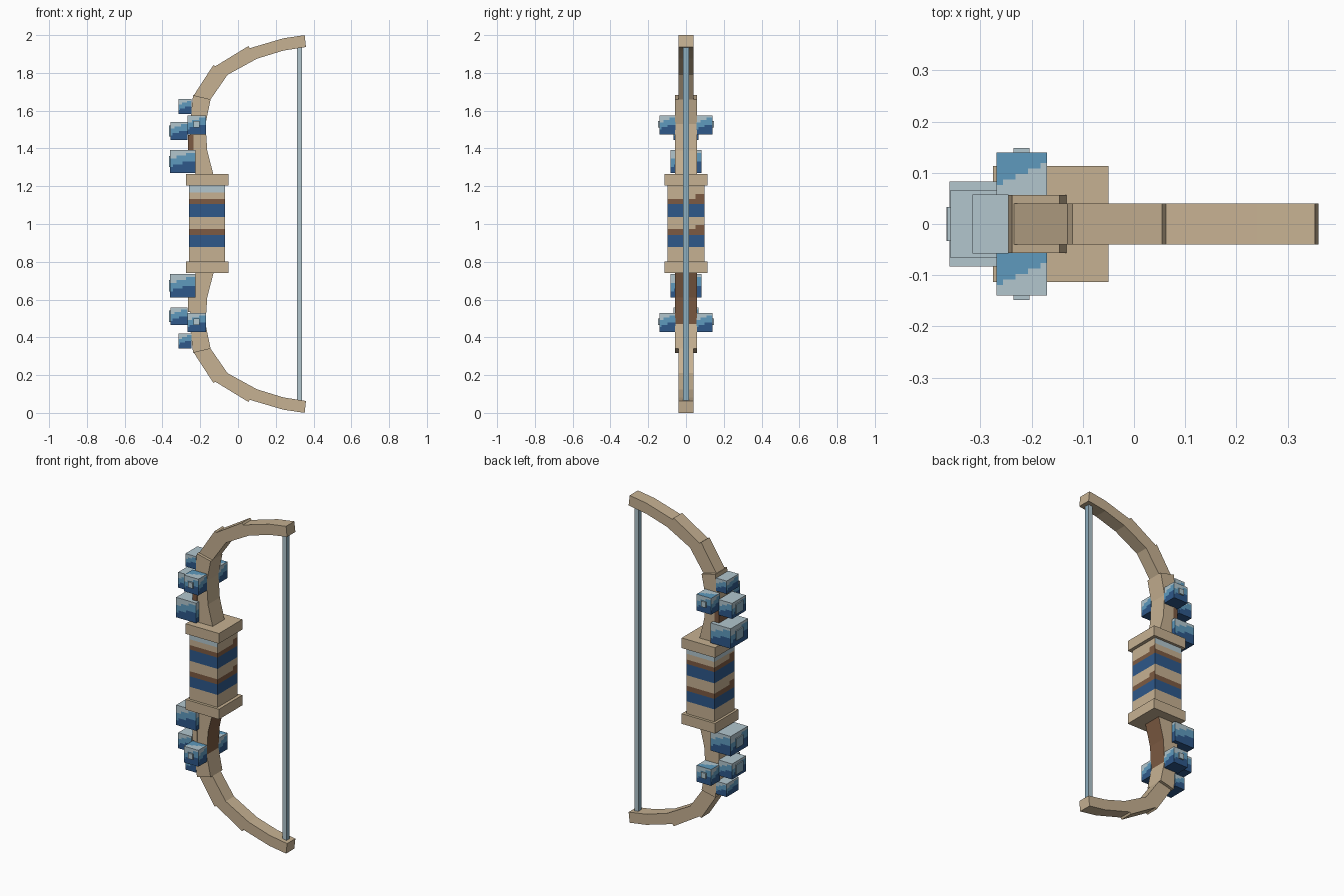
import bpy, bmesh
from mathutils import Vector

if "Cube" in bpy.data.objects:
    bpy.data.objects.remove(bpy.data.objects["Cube"], do_unlink=True)


def material(name, rgb):
    linear = [((c / 255 + 0.055) / 1.055) ** 2.4 for c in rgb]
    m = bpy.data.materials.new(name)
    m.use_nodes = True
    m.diffuse_color = (*linear, 1)
    m.node_tree.nodes["Principled BSDF"].inputs["Base Color"].default_value = (*linear, 1)
    return m


TAN, BROWN, LIGHT, PALE, MID, NAVY = range(6)
MATERIALS = [
    material("tan wood", (198, 177, 146)),
    material("brown wood", (124, 90, 66)),
    material("ice blue", (178, 198, 206)),
    material("pale blue", (140, 173, 190)),
    material("mid blue", (94, 154, 190)),
    material("navy blue", (46, 88, 138)),
]


def finish(name, bm, rule):
    """Colour each face by a rule and link the mesh as an object."""
    bmesh.ops.recalc_face_normals(bm, faces=bm.faces)
    bm.normal_update()
    for f in bm.faces:
        f.material_index = rule(f.calc_center_median(), f.normal)
    mesh = bpy.data.meshes.new(name)
    bm.to_mesh(mesh)
    bm.free()
    for m in MATERIALS:
        mesh.materials.append(m)
    obj = bpy.data.objects.new(name, mesh)
    bpy.context.collection.objects.link(obj)
    return obj


def box(name, lo, hi, rule, cuts=0, planes=()):
    lo, hi = Vector(lo), Vector(hi)
    bm = bmesh.new()
    bmesh.ops.create_cube(bm, size=1)
    if cuts:
        bmesh.ops.subdivide_edges(bm, edges=bm.edges[:], cuts=cuts, use_grid_fill=True)
    for v in bm.verts:
        v.co = (lo + hi) / 2 + v.co * (hi - lo)
    for co, no in planes:
        geom = bm.verts[:] + bm.edges[:] + bm.faces[:]
        bmesh.ops.bisect_plane(bm, geom=geom, plane_co=co, plane_no=no)
    return finish(name, bm, rule)


def plain(colour):
    return lambda c, n: colour


# Grip: stripes listed from the top down as (lower edge, colour)
STRIPES = [(1.168, LIGHT), (1.133, TAN), (1.106, BROWN), (1.037, NAVY),
           (0.973, TAN), (0.942, BROWN), (0.878, NAVY), (0.8, TAN)]


def grip_rule(c, n):
    z = c.z
    if n.x > 0.5 and z > 1.168:
        return TAN
    # the brown bands step upwards at one edge of the side faces
    if n.x * c.y > 0.05 and (1.133 < z < 1.16 or 0.973 < z < 0.995):
        return BROWN
    return next((col for edge, col in STRIPES if z > edge), TAN)


heights = [e for e, _ in STRIPES[:-1]] + [1.16, 0.995]
planes = [((0, 0, z), (0, 0, 1)) for z in heights]
planes += [((0, y, 0), (0, 1, 0)) for y in (-0.05, 0.05)]
box("grip", (-0.26, -0.097, 0.8), (-0.07, 0.097, 1.21), grip_rule, planes=planes)

# Collars closing both ends of the grip
for side, z in (("lower", 0.74), ("upper", 1.203)):
    box(side + "_collar", (-0.275, -0.113, z), (-0.05, 0.113, z + 0.062), plain(TAN))

# String
box("string", (0.312, -0.015, 0.06), (0.338, 0.015, 1.94),
    lambda c, n: PALE if abs(n.x) > 0.5 else LIGHT)

# Limb segments: outer start, outer end, inner end, inner start, half width
SEGMENTS = [
    ((0.353, 2.0), (0.24, 1.983), (0.24, 1.918), (0.36, 1.937), 0.04),
    ((0.24, 1.983), (0.06, 1.93), (0.1, 1.875), (0.24, 1.918), 0.04),
    ((0.055, 1.942), (-0.12, 1.835), (-0.055, 1.79), (0.1, 1.875), 0.04),
    ((-0.13, 1.842), (-0.235, 1.68), (-0.145, 1.66), (-0.055, 1.79), 0.04),
    ((-0.238, 1.682), (-0.255, 1.53), (-0.172, 1.53), (-0.145, 1.66), 0.057),
    ((-0.255, 1.53), (-0.25, 1.39), (-0.163, 1.39), (-0.172, 1.53), 0.057),
    ((-0.25, 1.39), (-0.225, 1.26), (-0.13, 1.26), (-0.163, 1.39), 0.057),
]


def limb_segment(name, corners, half, mirror, rule):
    bm = bmesh.new()
    front = [bm.verts.new((x, -half, 2 - z if mirror else z)) for x, z in corners]
    face = bm.faces.new(front)
    ext = bmesh.ops.extrude_face_region(bm, geom=[face])["geom"]
    for v in ext:
        if isinstance(v, bmesh.types.BMVert):
            v.co.y = half
    finish(name, bm, rule)


for side in ("upper", "lower"):
    mirror = side == "lower"
    sign = 1 if mirror else -1
    for i, (*corners, half) in enumerate(SEGMENTS):
        # the root segments carry a brown face
        rule = plain(TAN)
        if i >= 5:
            rule = lambda c, n, s=sign: BROWN if n.x * s > 0.8 else TAN
        limb_segment(f"{side}_limb_{i + 1}", corners, half, mirror, rule)


# Crystal blocks: stepped bands of blue that lean across every side face
def crystal_rule(lo, hi, split_top):
    lo, hi = Vector(lo), Vector(hi)
    mid, size = (lo + hi) / 2, hi - lo

    def rule(c, n):
        p = Vector([(c[k] - mid[k]) / size[k] for k in range(3)])
        if n.z > 0.5:
            return MID if split_top and p.y - 0.5 * p.x > 0 else LIGHT
        if n.z < -0.5:
            return NAVY
        across = Vector((0, 0, 1)).cross(n).dot(p)
        level = p.z + 0.5 - 0.3 * across
        return LIGHT if level > 0.78 else MID if level > 0.42 else NAVY
    return rule


def crystal(name, lo, hi, split_top=False):
    box(name, lo, hi, crystal_rule(lo, hi, split_top), cuts=7)


def span(z0, z1, mirror):
    return (2.004 - z1, 2.004 - z0) if mirror else (z0, z1)


# name, x range, half depth, z range
BLOCKS = [("large", -0.36, -0.225, 0.083, 1.27, 1.392),
          ("middle", -0.358, -0.267, 0.066, 1.445, 1.54),
          ("small", -0.315, -0.245, 0.058, 1.583, 1.662)]

for side in ("upper", "lower"):
    mirror = side == "lower"
    for name, x0, x1, half, z0, z1 in BLOCKS:
        a, b = span(z0, z1, mirror)
        crystal(f"{side}_{name}_crystal", (x0, -half, a), (x1, half, b))
        if name != "small":
            m = (a + b) / 2
            box(f"{side}_{name}_facet", (x0 - 0.006, -0.033, m - 0.03),
                (x0, 0.033, m + 0.03), lambda c, n: LIGHT if n.z > 0.5 else PALE)
    a, b = span(1.475, 1.575, mirror)
    for label, s in (("front", -1), ("back", 1)):
        y0, y1 = sorted((s * 0.055, s * 0.14))
        crystal(f"{side}_{label}_crystal", (-0.268, y0, a), (-0.17, y1, b), True)
        y0, y1 = sorted((s * 0.14, s * 0.148))
        m = (a + b) / 2 + 0.003
        box(f"{side}_{label}_facet", (-0.235, y0, m - 0.017),
            (-0.204, y1, m + 0.017), plain(LIGHT))
    # short spine tying the blocks to the limb
    a, b = span(1.37, 1.47, mirror)
    box(side + "_spine", (-0.265, -0.059, a), (-0.235, 0.059, b),
        plain(TAN if mirror else BROWN))
